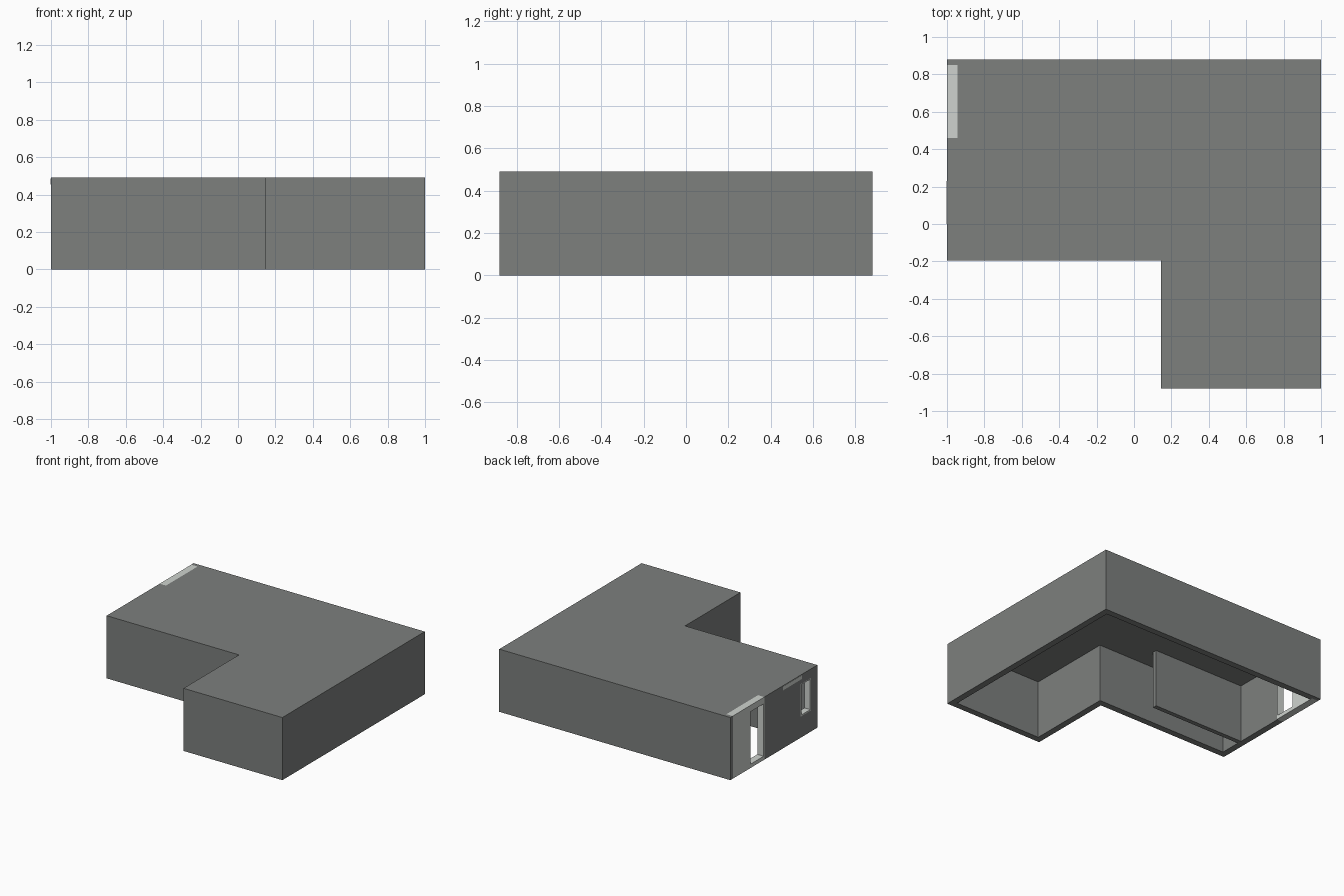
import bpy, bmesh

if "Cube" in bpy.data.objects:
    bpy.data.objects.remove(bpy.data.objects["Cube"])

H, T, CEIL = 0.49, 0.05, 0.455      # total height, wall thickness, ceiling underside


def material(name, r, g, b):
    m = bpy.data.materials.new(name)
    m.diffuse_color = (r, g, b, 1)
    m.use_nodes = True
    m.node_tree.nodes["Principled BSDF"].inputs["Base Color"].default_value = m.diffuse_color
    return m


wall_grey = material("wall grey", 0.205, 0.215, 0.208)
frame_light = material("frame light grey", 0.62, 0.65, 0.62)


def prism(name, outline, z0, z1, mat):
    """Extrude a counter-clockwise plan outline from z0 to z1."""
    bm = bmesh.new()
    low = [bm.verts.new((x, y, z0)) for x, y in outline]
    top = [bm.verts.new((x, y, z1)) for x, y in outline]
    bm.faces.new(low[::-1])
    bm.faces.new(top)
    n = len(outline)
    for i in range(n):
        j = (i + 1) % n
        bm.faces.new((low[i], low[j], top[j], top[i]))
    me = bpy.data.meshes.new(name)
    bm.to_mesh(me)
    bm.free()
    me.materials.append(mat)
    ob = bpy.data.objects.new(name, me)
    bpy.context.collection.objects.link(ob)
    return ob


def box(name, x, y, z, mat):
    return prism(name, [(x[0], y[0]), (x[1], y[0]), (x[1], y[1]), (x[0], y[1])], z[0], z[1], mat)


def cut(ob, cutter):
    """Subtract a cutter and remove it."""
    cutter.hide_render = True
    mod = ob.modifiers.new("cut", 'BOOLEAN')
    mod.operation = 'DIFFERENCE'
    mod.solver = 'EXACT'
    mod.object = cutter
    bpy.context.view_layer.objects.active = ob
    bpy.ops.object.modifier_apply(modifier=mod.name)
    bpy.data.objects.remove(cutter)


def l_plan(t):
    """L-shaped plan, inset by t."""
    return [(0.145 + t, -0.88 + t), (1 - t, -0.88 + t), (1 - t, 0.88 - t),
            (-1 + t, 0.88 - t), (-1 + t, -0.195 + t), (0.145 + t, -0.195 + t)]


# L-shaped shell, hollow and open underneath
shell = prism("building_shell", l_plan(0), 0, H, wall_grey)
cut(shell, prism("hollow", l_plan(T), -0.1, CEIL, wall_grey))

# slots in the left wall: door panel, window, strip above
cut(shell, box("panel_slot", (-1.1, -0.945), (0.46, 0.85), (-0.1, 0.6), wall_grey))
cut(shell, box("window_slot", (-1.1, -0.9), (-0.115, 0.01), (0.165, 0.42), wall_grey))

# light door panel with doorway
panel = box("door_panel", (-1, -0.945), (0.46, 0.85), (0, H), frame_light)
cut(panel, box("doorway", (-1.1, -0.9), (0.468, 0.633), (0.03, 0.44), frame_light))

# light window lining
lining = box("window_frame", (-1, -0.95), (-0.115, 0.01), (0.165, 0.42), frame_light)
cut(lining, box("window_hole", (-1.1, -0.9), (-0.107, 0.002), (0.175, 0.412), frame_light))

# light trim strip under the roof edge
box("roof_trim", (-1.002, -0.999), (0.0, 0.23), (0.455, 0.486), frame_light)

# interior partition
box("partition_wall", (-0.952, -0.16), (0.02, 0.055), (0, CEIL + 0.005), wall_grey)
